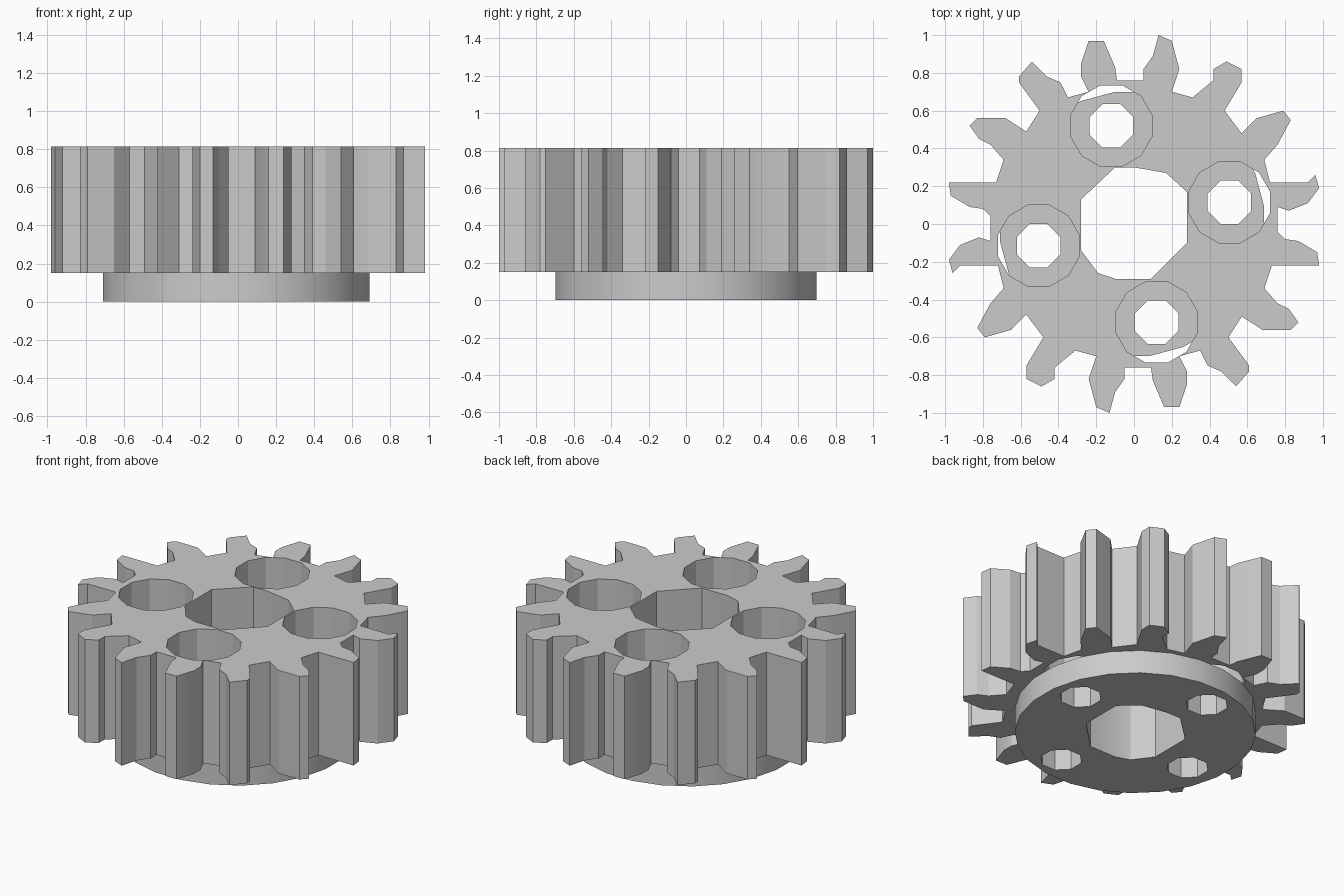
import bpy
import bmesh
from math import sin, cos, pi, radians

default = bpy.data.objects.get("Cube")
if default:
    bpy.data.objects.remove(default, do_unlink=True)

# One plain grey material
grey = bpy.data.materials.new("light_grey")
grey.use_nodes = True
COLOUR = (0.6, 0.6, 0.6, 1.0)
grey.diffuse_color = COLOUR
shader = next(n for n in grey.node_tree.nodes if n.type == "BSDF_PRINCIPLED")
shader.inputs["Base Color"].default_value = COLOUR


def ring(centre, radius, sides):
    """Regular polygon with a flat side facing each axis."""
    return [(centre[0] + radius * cos(2 * pi * (i + 0.5) / sides),
             centre[1] + radius * sin(2 * pi * (i + 0.5) / sides))
            for i in range(sides)]


def hundredths(points):
    return [(x / 100, y / 100) for x, y in points]


def half_turn(points):
    return [(-x, -y) for x, y in points]


def extruded_plate(name, loops, bottom, top):
    """Flat profile (outline first, then holes) filled and extruded upward."""
    curve = bpy.data.curves.new(name, "CURVE")
    curve.dimensions = "2D"
    curve.fill_mode = "BOTH"
    curve.extrude = (top - bottom) / 2
    for loop in loops:
        spline = curve.splines.new("POLY")
        spline.points.add(len(loop) - 1)
        for point, (x, y) in zip(spline.points, loop):
            point.co = (x, y, 0, 1)
        spline.use_cyclic_u = True
    obj = bpy.data.objects.new(name, curve)
    bpy.context.collection.objects.link(obj)
    obj.location.z = (top + bottom) / 2

    # Turn the profile into a clean mesh
    bpy.ops.object.select_all(action="DESELECT")
    obj.select_set(True)
    bpy.context.view_layer.objects.active = obj
    bpy.ops.object.convert(target="MESH")
    obj = bpy.context.view_layer.objects.active
    bm = bmesh.new()
    bm.from_mesh(obj.data)
    bmesh.ops.remove_doubles(bm, verts=bm.verts, dist=0.0005)
    bmesh.ops.dissolve_limit(bm, angle_limit=radians(1),
                             verts=bm.verts, edges=bm.edges)
    bmesh.ops.recalc_face_normals(bm, faces=bm.faces)
    bm.to_mesh(obj.data)
    bm.free()
    obj.data.materials.clear()
    obj.data.materials.append(grey)
    bpy.ops.object.shade_smooth_by_angle(angle=radians(20))
    return obj


# Rough-cut teeth around half of the gear, one row per tooth
TEETH = [
    [(76, 9), (82, 7), (92, 11), (98, 19), (96, 26), (92, 22), (72, 22)],
    [(69, 34), (76, 42), (83, 55), (79, 60), (65, 56)],
    [(57, 48), (48, 60), (57, 75), (57, 82), (49, 86), (42, 82), (42, 76)],
    [(31, 67), (20, 70), (24, 82), (20, 97), (13, 100), (10, 89), (5, 82)],
    [(5, 76), (-9, 76), (-10, 83), (-16, 97), (-24, 97), (-28, 85), (-28, 78)],
    [(-24, 70), (-35, 67), (-39, 75), (-46, 78), (-54, 86), (-61, 78), (-61, 75)],
    [(-50, 60), (-57, 49), (-68, 56), (-83, 56), (-87, 52), (-82, 45), (-76, 42)],
    [(-69, 34), (-73, 22), (-98, 22), (-97, 15), (-87, 9), (-80, 8), (-76, 4)],
]
half_outline = hundredths([p for tooth in TEETH for p in tooth])
outline = half_outline + half_turn(half_outline)

# Faceted centre bore shared by both plates
bore = hundredths([(28, 17), (17, 27), (0, 30), (-10, 30), (-28, 13),
                   (-28, -14), (-19, -26), (-10, -29), (9, -29), (28, -10)])

# Four bolt positions: two and their opposites
bolts = [(0.505, 0.115), (-0.12, 0.52)]
bolts += half_turn(bolts)

STEP, TOP = 0.15, 0.815

# Toothed body with wide bolt recesses
extruded_plate("toothed_body",
               [outline, bore] + [ring(c, 0.222, 12) for c in bolts],
               STEP, TOP)

# Round base flange with narrow bolt holes
extruded_plate("base_flange",
               [ring((-0.01, 0), 0.705, 24), bore] + [ring(c, 0.124, 8) for c in bolts],
               0, STEP)
